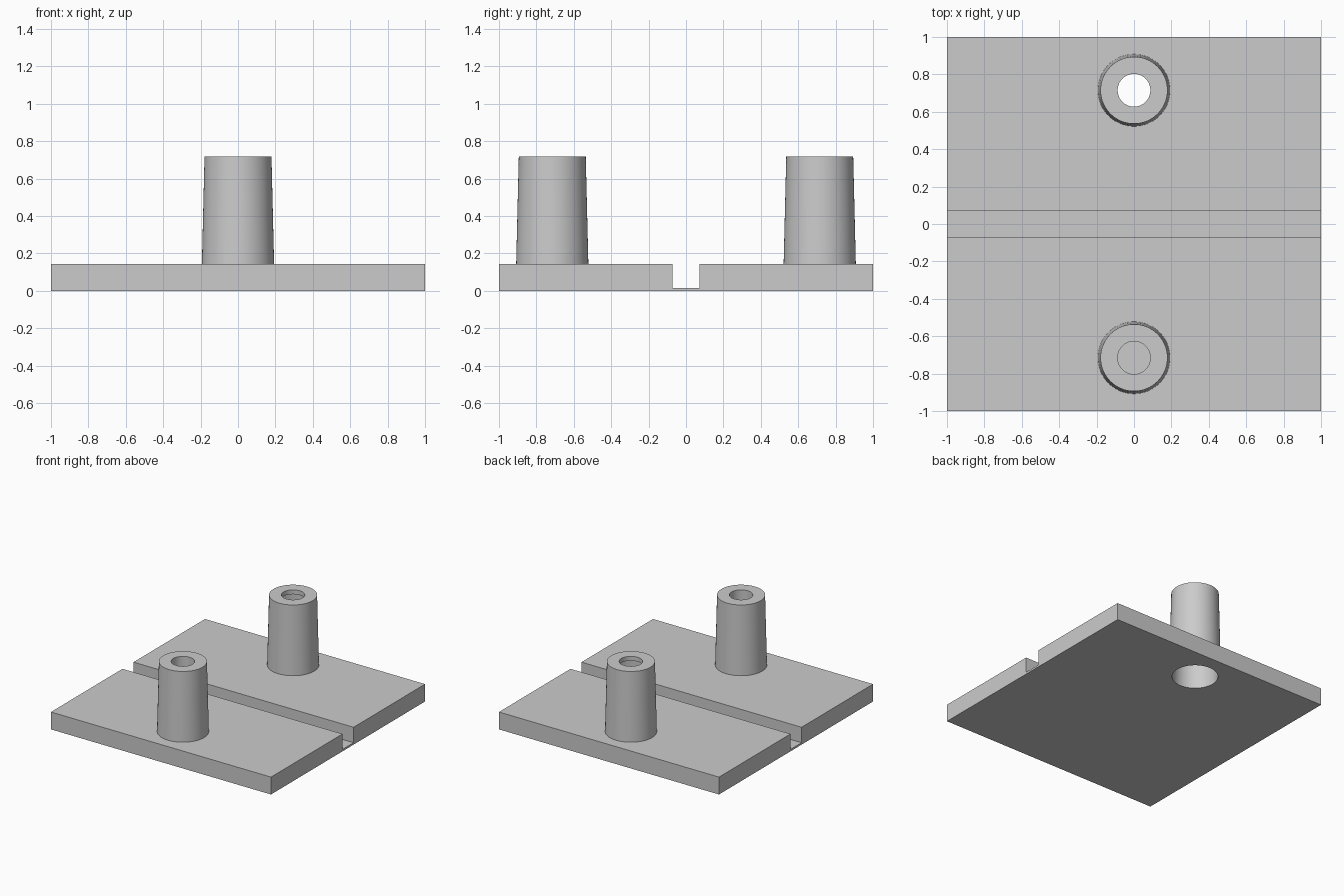
import bpy, bmesh, math

cube = bpy.data.objects.get("Cube")
if cube:
    bpy.data.objects.remove(cube, do_unlink=True)

BASE, TOP, POST_Y, SEGMENTS = 0.143, 0.718, 0.715, 64
HOLE, LIP = 0.0875, 0.036

grey = bpy.data.materials.new("light grey")
grey.use_nodes = True
grey.diffuse_color = (0.6, 0.6, 0.6, 1)
grey.node_tree.nodes["Principled BSDF"].inputs["Base Color"].default_value = (0.6, 0.6, 0.6, 1)


def finish(name, bm):
    bmesh.ops.recalc_face_normals(bm, faces=bm.faces)
    mesh = bpy.data.meshes.new(name)
    bm.to_mesh(mesh)
    bm.free()
    mesh.materials.append(grey)
    obj = bpy.data.objects.new(name, mesh)
    bpy.context.collection.objects.link(obj)
    return obj


def smooth(obj):
    bpy.ops.object.select_all(action='DESELECT')
    obj.select_set(True)
    bpy.context.view_layer.objects.active = obj
    bpy.ops.object.shade_smooth_by_angle(angle=math.radians(30))


def lathe(name, profile, y):
    """Turn a (radius, height) profile around a vertical axis at y."""
    bm = bmesh.new()
    verts = [bm.verts.new((r, y, z)) for r, z in profile]
    edges = [bm.edges.new(pair) for pair in zip(verts, verts[1:])]
    bmesh.ops.spin(bm, geom=verts + edges, cent=(0, y, 0), axis=(0, 0, 1),
                   angle=math.tau, steps=SEGMENTS, use_duplicate=False)
    bmesh.ops.remove_doubles(bm, verts=bm.verts, dist=1e-5)
    return finish(name, bm)


def cavity_radius(z):
    return 0.173 - 0.026 * z


# Two thick leaves joined by a thin hinge strip
bm = bmesh.new()
profile = [(-1, 0), (1, 0), (1, BASE), (0.072, BASE), (0.072, 0.016),
           (-0.072, 0.016), (-0.072, BASE), (-1, BASE)]
face = bm.faces.new([bm.verts.new((-1, y, z)) for y, z in profile])
side = bmesh.ops.extrude_face_region(bm, geom=[face])
bmesh.ops.translate(bm, vec=(2, 0, 0),
                    verts=[v for v in side["geom"] if isinstance(v, bmesh.types.BMVert)])
plate = finish("hinged_plate", bm)

# Socket opening through the back leaf
low, high = -0.1, 0.3
cutter = lathe("socket_cutter", [(0, low), (cavity_radius(low), low),
                                 (cavity_radius(high), high), (0, high)], POST_Y)
cutter.hide_render = True
cut = plate.modifiers.new("socket", 'BOOLEAN')
cut.operation, cut.solver, cut.object = 'DIFFERENCE', 'EXACT', cutter
bpy.context.view_layer.objects.active = plate
bpy.ops.object.modifier_apply(modifier=cut.name)
bpy.data.objects.remove(cutter, do_unlink=True)
smooth(plate)

# Tapered posts: the front one has a straight bore, the back one is a hollow shell
outer = [(0.193, BASE), (0.179, TOP), (HOLE, TOP)]
smooth(lathe("front_post", outer + [(HOLE, BASE)], -POST_Y))
ceiling = TOP - LIP
smooth(lathe("back_post", outer + [(HOLE, ceiling), (cavity_radius(ceiling), ceiling),
                                   (cavity_radius(BASE), BASE)], POST_Y))
